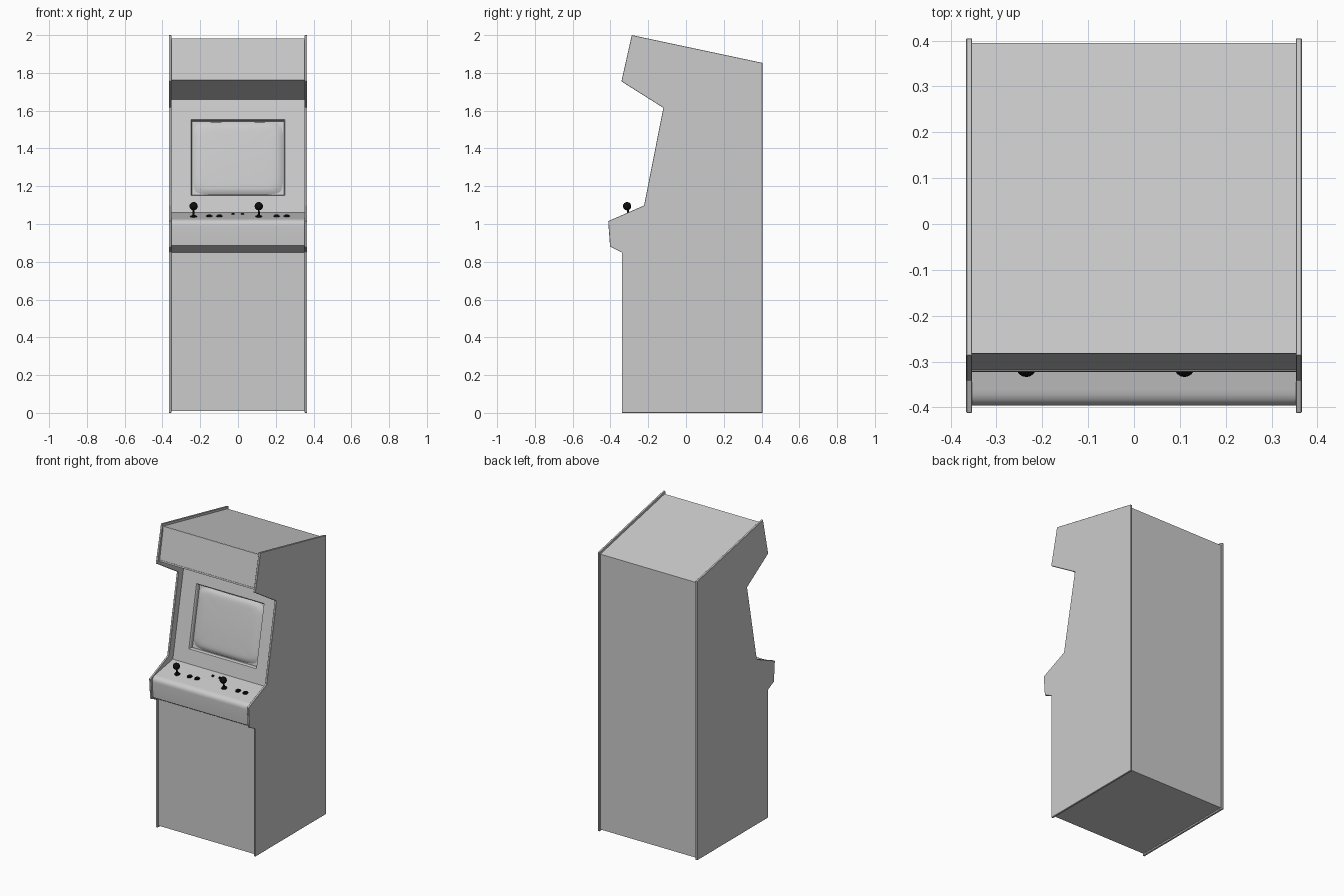
import bpy, bmesh, math
from mathutils import Vector, Matrix

if "Cube" in bpy.data.objects:
    bpy.data.objects.remove(bpy.data.objects["Cube"])


def material(name, c):
    m = bpy.data.materials.new(name)
    m.diffuse_color = (*c, 1)
    m.use_nodes = True
    m.node_tree.nodes["Principled BSDF"].inputs["Base Color"].default_value = m.diffuse_color
    return m


GREY = material("light grey", (0.6, 0.6, 0.6))
BLACK = material("black", (0.004, 0.004, 0.004))


def finish(bm, name, mat, smooth=None):
    bmesh.ops.recalc_face_normals(bm, faces=bm.faces)
    me = bpy.data.meshes.new(name)
    bm.to_mesh(me)
    bm.free()
    ob = bpy.data.objects.new(name, me)
    bpy.context.collection.objects.link(ob)
    me.materials.append(mat)
    if smooth:
        bpy.ops.object.select_all(action='DESELECT')
        ob.select_set(True)
        bpy.context.view_layer.objects.active = ob
        bpy.ops.object.shade_smooth_by_angle(angle=math.radians(smooth))
    return ob


def extrude_x(profile, x0, x1):
    """Solid from a (y, z) profile between two x positions."""
    bm = bmesh.new()
    f = bm.faces.new([bm.verts.new((x0, y, z)) for y, z in profile])
    ext = bmesh.ops.extrude_face_region(bm, geom=[f])
    bmesh.ops.translate(bm, vec=(x1 - x0, 0, 0),
                        verts=[v for v in ext['geom'] if isinstance(v, bmesh.types.BMVert)])
    bmesh.ops.recalc_face_normals(bm, faces=bm.faces)
    return bm


# side panels
SIDE = [(-.34, 0), (.405, 0), (.405, 1.853), (-.287, 2.0), (-.342, 1.755), (-.12, 1.615),
        (-.222, 1.098), (-.412, 1.015), (-.402, .88), (-.34, .85)]
for s, label in ((-1, "left"), (1, "right")):
    bm = extrude_x(SIDE, s * .353, s * .366)
    bmesh.ops.bevel(bm, geom=bm.edges[:], offset=.0015, segments=1, affect='EDGES')
    finish(bm, label + "_side_panel", GREY)

# cabinet body, with a rounded front lip on the control deck
A, B, C = Vector((-.396, .99)), Vector((-.397, 1.022)), Vector((-.362, 1.0275))
lip = [A * (1 - t) ** 2 + B * 2 * t * (1 - t) + C * t * t for t in [i / 6 for i in range(7)]]
LOW, HIGH = Vector((0, -.18, 1.06)), Vector((0, -.06, 1.66))
BODY = [(-.33, .01), (.395, .01), (.395, 1.84), (-.279, 1.982), (-.32, 1.762),
        (HIGH.y, HIGH.z), (LOW.y, LOW.z)] + [tuple(p) for p in reversed(lip)] + \
       [(-.388, .885), (-.33, .85)]
bm = extrude_x(BODY, -.354, .354)

# screen opening: inset the sloped face, then push it back
up = (HIGH - LOW).normalized()
out = Vector((0, -up.z, up.y))
Z0, Z1, HALF = 1.15, 1.553, .248


def on_panel(x, z, depth=0):
    return LOW + up * ((z - LOW.z) / up.z) + Vector((x, 0, 0)) + out * depth


face = max((f for f in bm.faces if abs(f.normal.x) < .1), key=lambda f: f.normal.dot(out) -
           (f.calc_center_median() - on_panel(0, 1.36)).length)
bmesh.ops.inset_individual(bm, faces=[face], thickness=.05)
for v in face.verts:
    v.co = on_panel(math.copysign(HALF, v.co.x), Z1 if v.co.z > 1.36 else Z0)
bmesh.ops.inset_individual(bm, faces=[face], thickness=.007, depth=-.008)
bmesh.ops.inset_individual(bm, faces=[face], thickness=.0005, depth=-.022)
finish(bm, "cabinet_body", GREY, 25)

# marquee retaining strips
front = (Vector((0, -.279, 1.982)) - Vector((0, -.32, 1.762))).normalized()
for z, label in ((1.976, "upper"), (1.768, "lower")):
    y = -.32 + (z - 1.762) * front.y / front.z
    bm = bmesh.new()
    bmesh.ops.create_cube(bm, size=1, matrix=Matrix.Translation((0, y, z)) @
                          Matrix.Rotation(-math.atan2(front.y, front.z), 4, 'X') @
                          Matrix.Diagonal((.706, .006, .01, 1)))
    finish(bm, label + "_marquee_strip", GREY)

# bulging screen glass with rounded corners
bm = bmesh.new()
bmesh.ops.create_grid(bm, x_segments=28, y_segments=28, size=1)
for v in bm.verts:
    s, t = v.co.x, v.co.y
    r = max(abs(s), abs(t))
    k = r / max((abs(s) ** 9 + abs(t) ** 9) ** (1 / 9), 1e-6)
    v.co = on_panel(s * k * .238, (Z0 + Z1) / 2 + t * k * .191,
                    -.003 - .010 * (s * s + t * t) / 2 - .014 * r ** 16)
finish(bm, "screen_glass", GREY, 60)

# controls stand square to the sloped deck
slope = math.atan2(LOW.z - C.y, LOW.y - C.x)


def deck(x, y):
    z = C.y + (y - C.x) * math.tan(slope)
    return Matrix.Translation((x, y, z)) @ Matrix.Rotation(slope, 4, 'X')


def cone(bm, m, r1, r2, z0, z1, n=16):
    bmesh.ops.create_cone(bm, cap_ends=True, segments=n, radius1=r1, radius2=r2, depth=z1 - z0,
                          matrix=m @ Matrix.Translation((0, 0, (z0 + z1) / 2)))


for i, x in enumerate((-.235, .11)):
    m = deck(x, -.302)
    bm = bmesh.new()
    cone(bm, m, .019, .016, -.002, .006)
    cone(bm, m, .006, .005, 0, .05, 10)
    bmesh.ops.create_uvsphere(bm, u_segments=16, v_segments=10, radius=.022,
                              matrix=m @ Matrix.Translation((0, 0, .057)))
    finish(bm, f"joystick_{i + 1}", BLACK, 40)

# action buttons and small start buttons
for i, (x, y, r) in enumerate([(-.152, -.29, .018), (-.098, -.29, .018), (.204, -.29, .018),
                               (.258, -.29, .018), (-.027, -.225, .009), (.024, -.225, .009)]):
    m = deck(x, y)
    bm = bmesh.new()
    cone(bm, m, r, r * .9, -.002, .004)
    cone(bm, m, r * .65, r * .6, 0, .008)
    finish(bm, f"button_{i + 1}", BLACK, 40)
